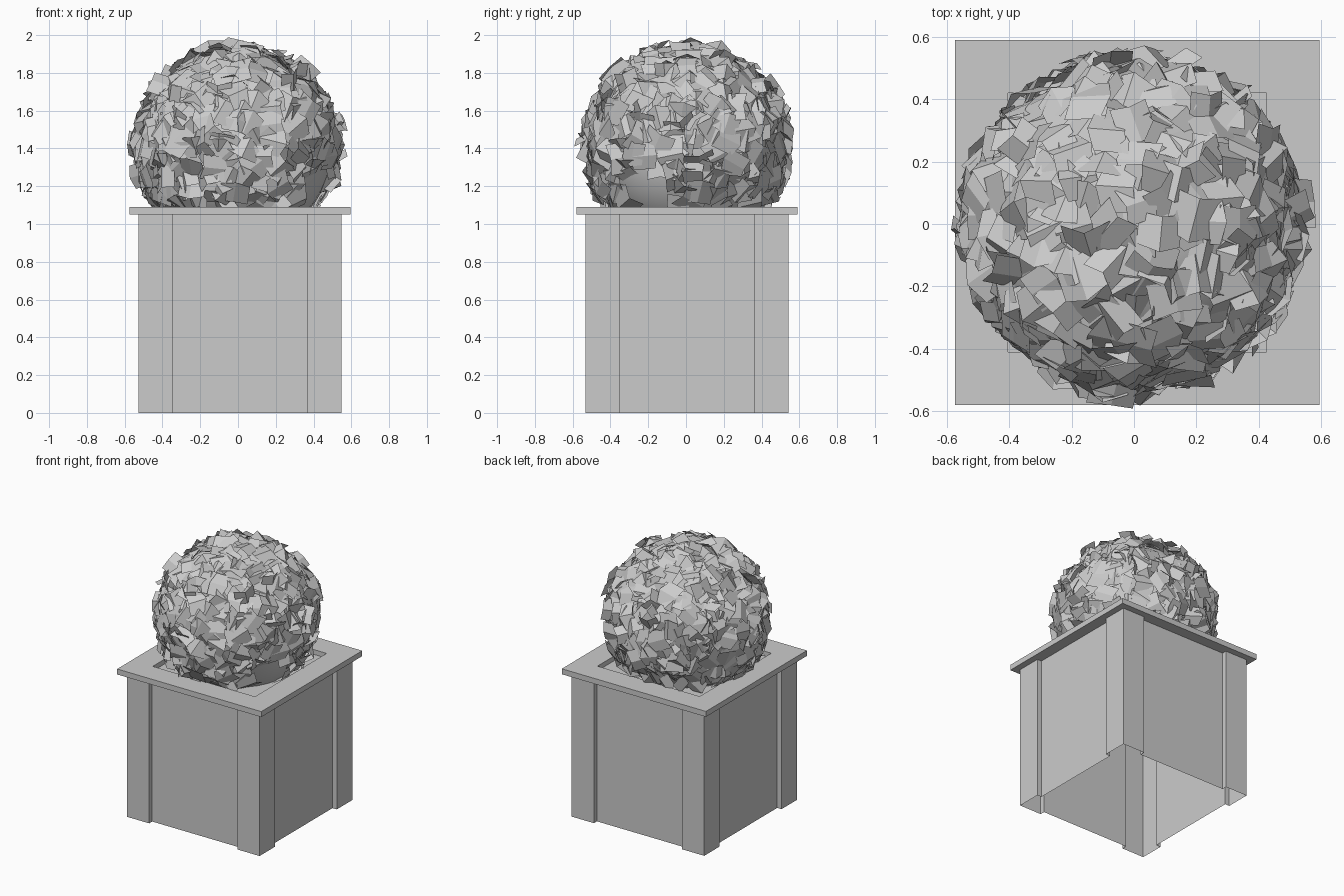
import bpy, bmesh, math, random
from mathutils import Vector, Matrix

if "Cube" in bpy.data.objects:
    bpy.data.objects.remove(bpy.data.objects["Cube"])

random.seed(7)
CX, CY = 0.01, 0.005


def make(name, bm):
    me = bpy.data.meshes.new(name)
    bm.to_mesh(me)
    bm.free()
    ob = bpy.data.objects.new(name, me)
    bpy.context.collection.objects.link(ob)
    return ob


# planter body: square outline with raised corner posts, open underneath
H, P, D, TOP = 0.538, 0.358, 0.035, 1.05
side = [(-H, -H), (-P, -H), (-P, -H + D), (P, -H + D), (P, -H)]
outline = []
for k in range(4):
    r = Matrix.Rotation(k * math.pi / 2, 2)
    outline += [r @ Vector(p) for p in side]
bm = bmesh.new()
low = [bm.verts.new((CX + p.x, CY + p.y, 0)) for p in outline]
high = [bm.verts.new((CX + p.x, CY + p.y, TOP)) for p in outline]
n = len(outline)
for i in range(n):
    j = (i + 1) % n
    bm.faces.new((low[i], low[j], high[j], high[i]))
make("planter_body", bm)

# rim: square frame
bm = bmesh.new()
rings = []
for half, z in ((0.585, TOP), (0.585, 1.09), (0.415, 1.09), (0.415, TOP)):
    rings.append([bm.verts.new((CX + sx * half, CY + sy * half, z))
                  for sx, sy in ((-1, -1), (1, -1), (1, 1), (-1, 1))])
for a in range(4):
    ra, rb = rings[a], rings[(a + 1) % 4]
    for i in range(4):
        j = (i + 1) % 4
        bm.faces.new((ra[i], ra[j], rb[j], rb[i]))
make("planter_rim", bm)

# soil
bm = bmesh.new()
bmesh.ops.create_grid(bm, x_segments=1, y_segments=1, size=0.42,
                      matrix=Matrix.Translation((CX, CY, TOP + 0.005)))
make("soil", bm)

# smooth core of the clipped bush
C = Vector((-0.006, 0, 1.412))
bm = bmesh.new()
bmesh.ops.create_uvsphere(bm, u_segments=32, v_segments=20, radius=0.51,
                          matrix=Matrix.Translation(C))
for f in bm.faces:
    f.smooth = True
make("bush_core", bm)

# leaves: folded pairs of quads scattered over the ball
bm = bmesh.new()
COUNT, RMAX = 560, 0.592
bare = Vector((0.78, -0.38, -0.5)).normalized()
for i in range(COUNT):
    z = 1 - 2 * (i + 0.5) / COUNT
    a = i * math.pi * (3 - math.sqrt(5))
    s = math.sqrt(1 - z * z)
    d = Vector((s * math.cos(a), s * math.sin(a), z))
    d += Vector([random.uniform(-0.06, 0.06) for _ in range(3)])
    d.normalize()
    if d.z < -0.62 or d.angle(bare) < 0.3:
        continue
    rot = d.to_track_quat('Z', 'Y').to_matrix()
    spin = Matrix.Rotation(random.uniform(0, 2 * math.pi), 3, 'Z')
    tilt = Matrix.Rotation(random.gauss(0, 0.4), 3, 'X')
    m = rot @ spin @ tilt
    base = C + d * random.uniform(0.525, 0.56)
    L = random.uniform(0.055, 0.075)
    W = random.uniform(0.06, 0.085)
    drop = random.uniform(0.01, 0.045)
    pts = [(0, -L, 0), (0, L, 0), (W, L * 0.6, -drop), (W, -L * 1.2, -drop),
           (-W, L * 0.6, -drop), (-W, -L * 1.2, -drop)]
    vs = []
    for p in pts:
        q = base + m @ Vector(p) - C
        if q.length > RMAX:
            q *= RMAX / q.length
        q += C
        q.z = max(q.z, 1.06)
        vs.append(bm.verts.new(q))
    bm.faces.new((vs[0], vs[3], vs[2], vs[1]))
    bm.faces.new((vs[0], vs[1], vs[4], vs[5]))
make("bush_leaves", bm)
